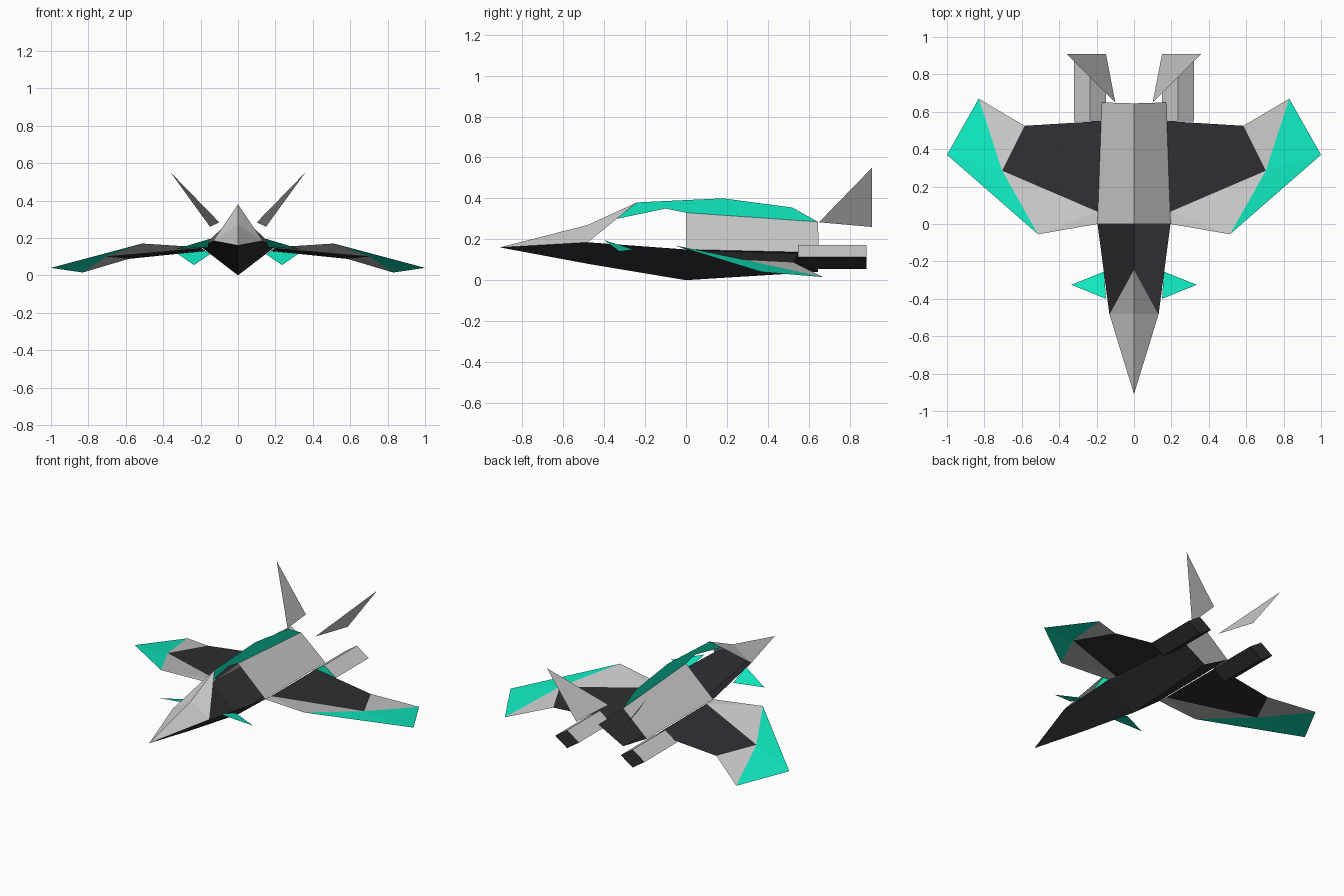
import bpy, bmesh
from math import pi
from mathutils import Matrix

if "Cube" in bpy.data.objects:
    bpy.data.objects.remove(bpy.data.objects["Cube"])


def colour(name, rgb):
    m = bpy.data.materials.new(name)
    m.diffuse_color = (*rgb, 1)
    m.use_nodes = True
    m.node_tree.nodes["Principled BSDF"].inputs["Base Color"].default_value = m.diffuse_color
    return m


DARK = colour("dark_panel", (0.03, 0.028, 0.033))
TEAL = colour("teal_panel", (0.005, 0.82, 0.53))


def finish(name, bm, mats=(), mirror=True):
    mesh = bpy.data.meshes.new(name)
    bm.to_mesh(mesh)
    bm.free()
    for m in mats:
        mesh.materials.append(m)
    ob = bpy.data.objects.new(name, mesh)
    bpy.context.collection.objects.link(ob)
    if mirror:
        mod = ob.modifiers.new("mirror", 'MIRROR')
        mod.merge_threshold = 0.0005
    return ob


def panels(name, polys, mat=None, mirror=True):
    """Flat plates, each given by its corner points."""
    bm = bmesh.new()
    for poly in polys:
        bm.faces.new([bm.verts.new(p) for p in poly])
    bmesh.ops.remove_doubles(bm, verts=bm.verts, dist=0.0005)
    return finish(name, bm, [mat] if mat else [], mirror)


# Fuselage guide lines: keel, side edge and upper ridge
nose = (0, -0.91, 0.16)
keel = [nose, (0, -0.48, 0.08), (0, 0, 0), (0, 0.645, 0.04)]
edge = [nose, (0.132, -0.48, 0.185), (0.195, 0, 0.15), (0.172, 0.65, 0.135)]
ridge_front, ridge_peak = (0, -0.48, 0.27), (0, -0.24, 0.38)
roof_front, roof_back = (0, 0, 0.33), (0, 0.645, 0.285)

# Open V-shaped hull
hull = [[nose, keel[1], edge[1]]]
hull += [[keel[i], keel[i + 1], edge[i + 1], edge[i]] for i in (1, 2)]
panels("lower_hull", hull, DARK)

# Nose cone and rear roof
panels("nose_cone", [[nose, edge[1], ridge_front],
                     [edge[1], ridge_peak, ridge_front]])
panels("rear_roof", [[edge[2], edge[3], roof_back, roof_front]])

# Thin vertical spine on the centre line
panels("spine", [[ridge_front, (0, -0.1, 0.35), roof_front, roof_back,
                  (0, 0.52, 0.355), (0, 0.18, 0.40), ridge_peak]], TEAL, False)

# Wings: dark inner plate, grey front and rear plates, teal tip
root_a, root_b, root_c = (0.195, 0, 0.15), (0.193, 0.065, 0.145), (0.175, 0.55, 0.13)
lead, tip = (0.513, -0.055, 0.17), (1.0, 0.37, 0.04)
trail, notch, mid = (0.83, 0.67, 0.015), (0.585, 0.525, 0.088), (0.705, 0.285, 0.1)
panels("wing_inner", [[root_b, mid, notch, root_c]], DARK)
panels("wing_plate", [[root_a, lead, root_b], [root_b, lead, mid],
                      [mid, trail, notch]])
panels("wing_tip", [[lead, tip, mid], [mid, tip, trail]], TEAL)

# Small front wings and tail fins
panels("canard", [[(0.15, -0.40, 0.195), (0.335, -0.325, 0.14),
                   (0.16, -0.255, 0.15)]], TEAL)
panels("tail_fin", [[(0.10, 0.65, 0.283), (0.15, 0.91, 0.26),
                     (0.36, 0.91, 0.55)]])

# Diamond-section engines: grey above, dark below and behind, teal intake
bm = bmesh.new()
bmesh.ops.create_cone(bm, cap_ends=True, segments=4, radius1=1, radius2=1, depth=1,
                      matrix=Matrix.Translation((0.235, 0.715, 0.113))
                      @ Matrix.Diagonal((0.085, 0.335, 0.058, 1))
                      @ Matrix.Rotation(pi / 2, 4, 'X'))
bm.normal_update()
for f in bm.faces:
    if f.normal.y < -0.9:
        f.material_index = 2
    elif f.normal.y > 0.9 or f.normal.z < 0:
        f.material_index = 1
finish("engine", bm, [None, DARK, TEAL])
